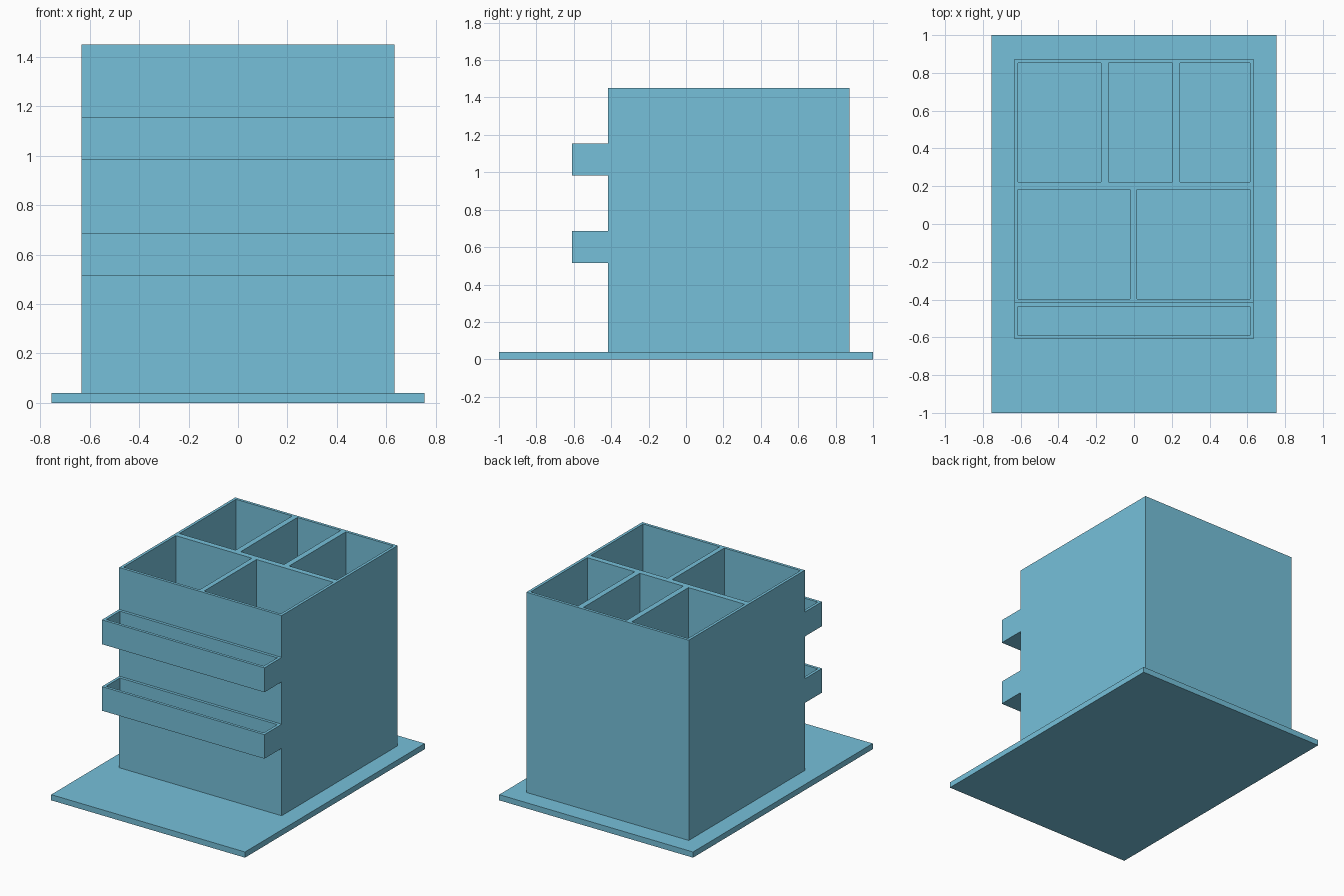
import bpy, bmesh
from mathutils import Matrix, Vector

if "Cube" in bpy.data.objects:
    bpy.data.objects.remove(bpy.data.objects["Cube"])

blue = bpy.data.materials.new("blue")
blue.diffuse_color = (0.18, 0.53, 0.70, 1)
blue.use_nodes = True
blue.node_tree.nodes["Principled BSDF"].inputs["Base Color"].default_value = blue.diffuse_color


def boxes(name, spans):
    """One object made of boxes, each given as (x0, x1, y0, y1, z0, z1)."""
    bm = bmesh.new()
    for x0, x1, y0, y1, z0, z1 in spans:
        size = (x1 - x0, y1 - y0, z1 - z0, 1)
        mid = Vector((x0 + x1, y0 + y1, z0 + z1)) / 2
        bmesh.ops.create_cube(bm, size=1, matrix=Matrix.Translation(mid) @ Matrix.Diagonal(size))
    mesh = bpy.data.meshes.new(name)
    bm.to_mesh(mesh)
    bm.free()
    mesh.materials.append(blue)
    ob = bpy.data.objects.new(name, mesh)
    bpy.context.collection.objects.link(ob)
    return ob


def pocketed(name, outer, pockets, floor):
    """A block with open-topped pockets, each given as (x0, x1, y0, y1)."""
    ob = boxes(name, [outer])
    cutter = boxes(name + "_cutter", [(*p, floor, outer[5] + 0.1) for p in pockets])
    cutter.hide_render = True
    mod = ob.modifiers.new("pockets", 'BOOLEAN')
    mod.operation, mod.solver, mod.object = 'DIFFERENCE', 'EXACT', cutter
    bpy.context.view_layer.objects.active = ob
    bpy.ops.object.modifier_apply(modifier=mod.name)
    bpy.data.objects.remove(cutter)
    return ob


W, T = 0.633, 0.02          # half width, wall thickness
BASE, TOP = 0.04, 1.45
FRONT, BACK = -0.418, 0.873

# Base plate
boxes("base_plate", [(-0.755, 0.755, -1, 1, 0, BASE)])

# Main bin: three compartments behind, two in front
back_row = [(x0, x1, 0.223, BACK - T) for x0, x1 in ((-W + T, -0.175), (-0.135, 0.203), (0.243, W - T))]
front_row = [(x0, x1, FRONT + T, 0.183) for x0, x1 in ((-W + T, -0.02), (0.015, W - T))]
pocketed("compartment_bin", (-W, W, FRONT, BACK, BASE, TOP), back_row + front_row, BASE + T)

# Shallow trays on the front
for name, z0, z1 in (("lower_tray", 0.515, 0.685), ("upper_tray", 0.983, 1.155)):
    pocketed(name, (-W, W, -0.61, FRONT, z0, z1), [(-W + T, W - T, -0.61 + T, FRONT - T)], z0 + T)
